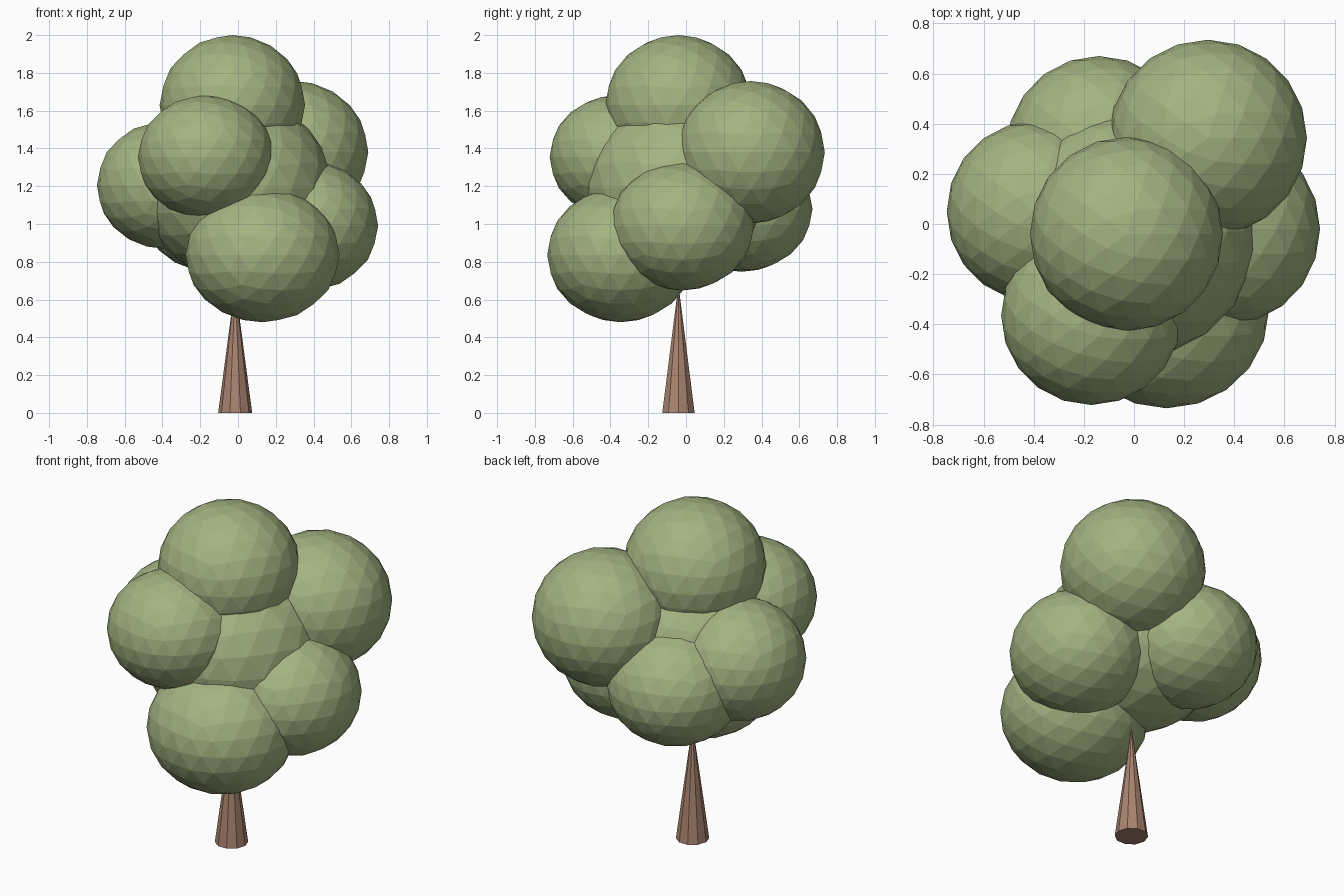
import bpy
import math

if "Cube" in bpy.data.objects:
    bpy.data.objects.remove(bpy.data.objects["Cube"])


def material(name, color):
    m = bpy.data.materials.new(name)
    m.diffuse_color = color
    m.use_nodes = True
    m.node_tree.nodes["Principled BSDF"].inputs["Base Color"].default_value = m.diffuse_color
    return m


leaf = material("leaf_green", (0.37, 0.45, 0.22, 1))
bark = material("bark_brown", (0.40, 0.23, 0.16, 1))

# Trunk: ten-sided pointed cone
H = 0.68
bpy.ops.mesh.primitive_cone_add(vertices=10, radius1=0.09, radius2=0, depth=H,
                                location=(-0.015, -0.04, H / 2),
                                rotation=(0, 0, math.pi / 2))
trunk = bpy.context.object
trunk.name = "trunk"
trunk.data.materials.append(bark)

# Foliage: faceted, slightly flattened balls (centre, radii)
clumps = {
    "core": ((-0.01, -0.03, 1.19), (0.505, 0.505, 0.48)),
    "top": ((-0.03, -0.04, 1.63), (0.385, 0.387, 0.37)),
    "upper_back_right": ((0.295, 0.343, 1.38), (0.395, 0.392, 0.377)),
    "upper_front_left": ((-0.17, -0.365, 1.355), (0.36, 0.357, 0.327)),
    "left": ((-0.395, 0.05, 1.205), (0.352, 0.36, 0.335)),
    "lower_front": ((0.13, -0.345, 0.837), (0.408, 0.39, 0.357)),
    "right": ((0.375, -0.02, 0.99), (0.367, 0.38, 0.342)),
    "lower_back_left": ((-0.14, 0.295, 1.08), (0.37, 0.375, 0.333)),
}
for name, (centre, radii) in clumps.items():
    bpy.ops.mesh.primitive_ico_sphere_add(subdivisions=3, radius=1, location=centre)
    ball = bpy.context.object
    ball.name = "foliage_" + name
    ball.scale = radii
    ball.data.materials.append(leaf)
